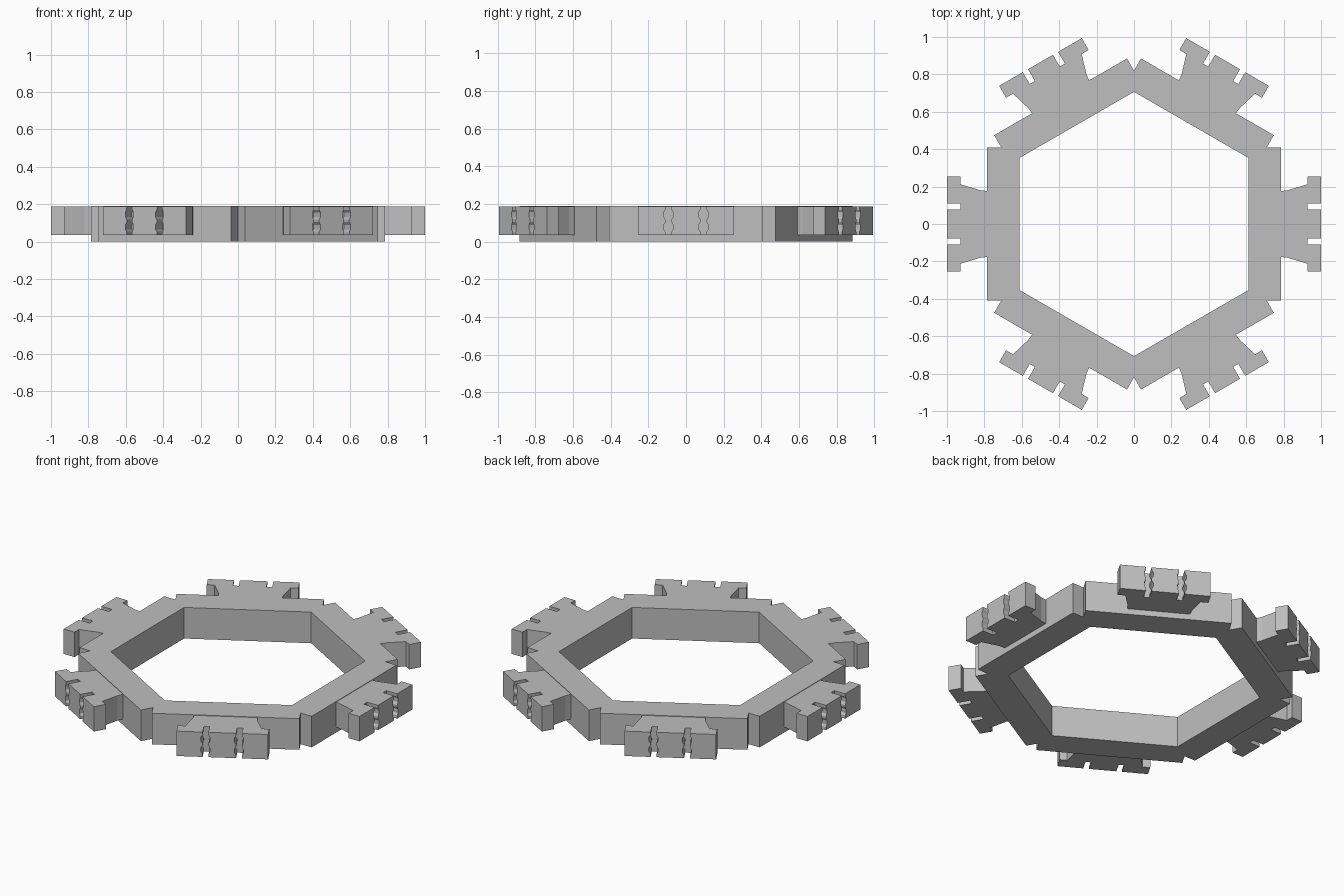
import bpy
import bmesh
from math import pi, sqrt
from mathutils import Matrix, Vector

cube = bpy.data.objects.get("Cube")
if cube:
    bpy.data.objects.remove(cube, do_unlink=True)

SIDES = 6
TOP = 0.19
INNER, NOTCH, OUTER = 0.612, 0.71, 0.785   # distances of the wall from the centre
CLIP_LOW, CLIP_HIGH = 0.035, 0.187

grey = bpy.data.materials.new("plain grey")
grey.use_nodes = True
grey.diffuse_color = (0.52, 0.52, 0.52, 1)
grey.node_tree.nodes["Principled BSDF"].inputs["Base Color"].default_value = grey.diffuse_color


def turn(i):
    return Matrix.Rotation(i * 2 * pi / SIDES, 4, "Z")


def finish(bm, name):
    bmesh.ops.recalc_face_normals(bm, faces=bm.faces)
    mesh = bpy.data.meshes.new(name)
    bm.to_mesh(mesh)
    bm.free()
    mesh.materials.append(grey)
    obj = bpy.data.objects.new(name, mesh)
    bpy.context.collection.objects.link(obj)
    return obj


# Hexagonal frame with a V notch at every outer corner
bm = bmesh.new()
half = NOTCH / sqrt(3)
side = [(INNER, INNER / sqrt(3)), (NOTCH, half), (OUTER, half)]
outline = [(u, -v) for u, v in side] + side[::-1]
for i in range(SIDES):
    bm.faces.new([bm.verts.new(turn(i) @ Vector((u, v, 0))) for u, v in outline])
bmesh.ops.remove_doubles(bm, verts=bm.verts, dist=0.001)
base = bm.faces[:]
raised = bmesh.ops.extrude_face_region(bm, geom=base, use_keep_orig=True)
bmesh.ops.translate(bm, vec=(0, 0, TOP),
                    verts=[g for g in raised["geom"] if isinstance(g, bmesh.types.BMVert)])
finish(bm, "hexagon_frame")


# Clip outline: flared neck, overhanging head, two grooves of the given half width
def clip_outline(w):
    groove, back, tip = 0.093, 0.927, 1.0
    edge = [(OUTER - 0.01, 0.175), (0.82, 0.18), (back, 0.212), (back, 0.255), (tip, 0.255),
            (tip, groove + w), (back, groove + w), (back, groove - w), (tip, groove - w)]
    return edge + [(u, -v) for u, v in reversed(edge)]


# Groove width swells twice over the height
height = CLIP_HIGH - CLIP_LOW
levels = [(0, 0.016), (0.12, 0.017), (0.2, 0.025), (0.36, 0.025), (0.46, 0.016)]
levels += [(1 - t, w) for t, w in reversed(levels)]

for i in range(SIDES):
    bm = bmesh.new()
    rings = [[bm.verts.new(turn(i) @ Vector((u, v, CLIP_LOW + t * height)))
              for u, v in clip_outline(w)] for t, w in levels]
    for low, high in zip(rings, rings[1:]):
        for k in range(len(low)):
            bm.faces.new((low[k - 1], low[k], high[k], high[k - 1]))
    bm.faces.new(rings[0])
    bm.faces.new(rings[-1])
    finish(bm, "edge_clip_%d" % (i + 1))
